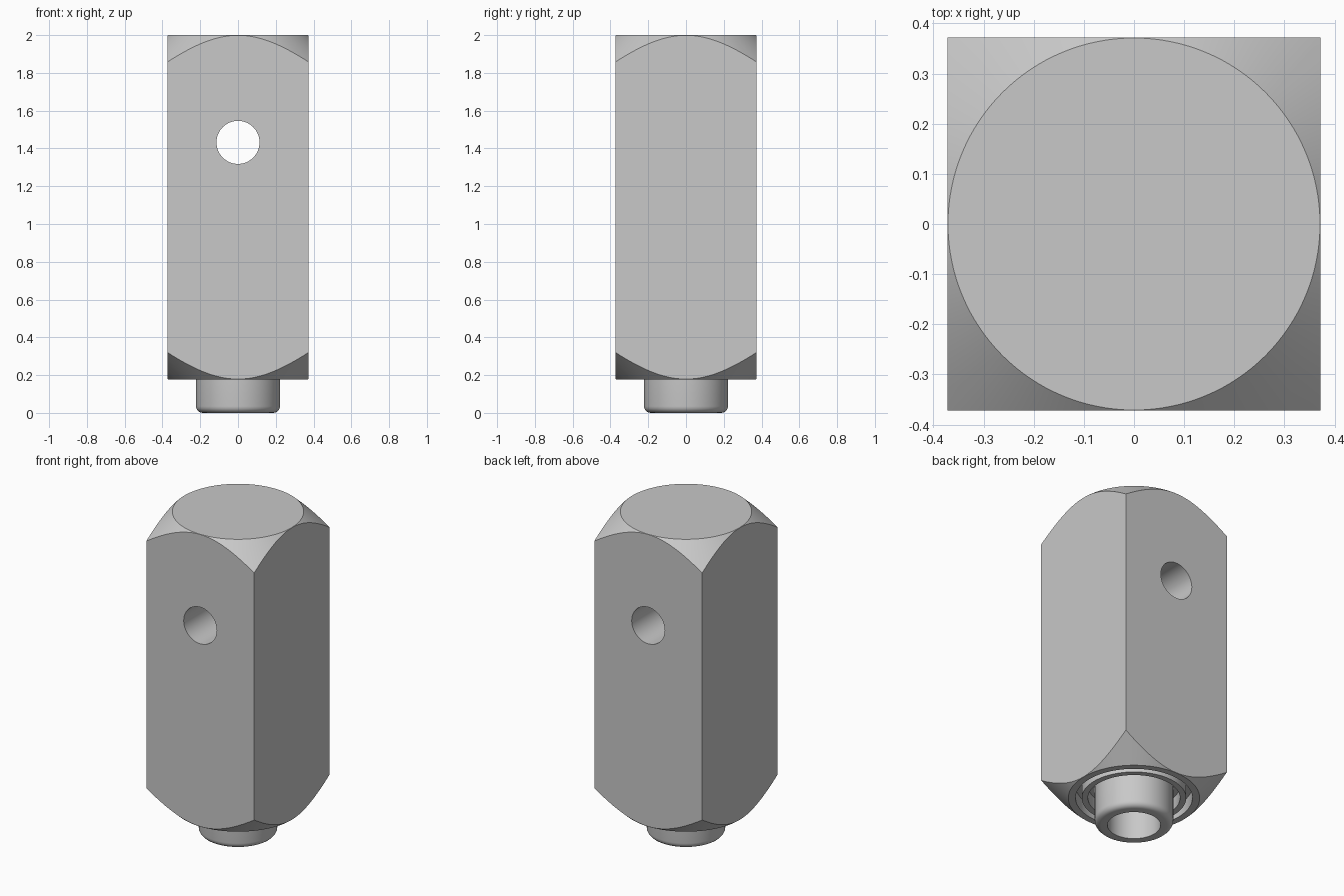
import bpy, bmesh, math
from mathutils import Matrix

cube = bpy.data.objects.get("Cube")
if cube:
    bpy.data.objects.remove(cube, do_unlink=True)

HALF = 0.372               # half width of the square bar
BASE, TOP = 0.178, 2.0     # bar ends
SLOPE = 0.91               # rise of the corner chamfers
PIN, BORE, FILLET = 0.222, 0.15, 0.035

steel = bpy.data.materials.new("plain grey metal")
steel.use_nodes = True
colour = (0.58, 0.58, 0.58, 1)
steel.diffuse_color = colour
steel.node_tree.nodes["Principled BSDF"].inputs["Base Color"].default_value = colour


def make_object(name, bm):
    bmesh.ops.recalc_face_normals(bm, faces=bm.faces[:])
    mesh = bpy.data.meshes.new(name)
    bm.to_mesh(mesh)
    bm.free()
    mesh.materials.append(steel)
    obj = bpy.data.objects.new(name, mesh)
    bpy.context.scene.collection.objects.link(obj)
    return obj


def lathe(name, profile, steps=128):
    bm = bmesh.new()
    verts = [bm.verts.new((r, 0, z)) for r, z in profile]
    edges = [bm.edges.new(pair) for pair in zip(verts, verts[1:])]
    bmesh.ops.spin(bm, geom=verts + edges, cent=(0, 0, 0), axis=(0, 0, 1),
                   angle=math.tau, steps=steps)
    bmesh.ops.remove_doubles(bm, verts=bm.verts[:], dist=0.0001)
    return make_object(name, bm)


# Turned outline: blind bore, rounded pin, end grooves, chamfered bar ends
outer, flat = 0.56, HALF - 0.001
rise = (outer - flat) * SLOPE
profile = [(0, 0.5), (BORE, 0.5), (BORE, 0)]
for i in range(6):
    a = math.pi / 2 * i / 5
    profile.append((PIN - FILLET + FILLET * math.sin(a), FILLET - FILLET * math.cos(a)))
groove = BASE + 0.08
profile += [(PIN, groove), (0.26, groove), (0.26, BASE), (0.295, BASE),
            (0.295, groove), (0.33, groove), (0.33, BASE), (flat, BASE),
            (outer, BASE + rise), (outer, TOP - rise), (flat, TOP), (0, TOP)]
body = lathe("square_bar_with_pin", profile)

# Square section and cross hole
bm = bmesh.new()
bmesh.ops.create_cube(bm, size=1, matrix=Matrix.Translation((0, 0, 1))
                      @ Matrix.Diagonal((2 * HALF, 2 * HALF, 2.4, 1)))
square = make_object("square_cutter", bm)
bm = bmesh.new()
bmesh.ops.create_cone(bm, cap_ends=True, segments=64, radius1=0.114, radius2=0.114,
                      depth=2, matrix=Matrix.Translation((0, 0, 1.432))
                      @ Matrix.Rotation(math.pi / 2, 4, "X"))
hole = make_object("hole_cutter", bm)

for cutter, operation in ((square, "INTERSECT"), (hole, "DIFFERENCE")):
    cutter.hide_render = True
    mod = body.modifiers.new(cutter.name, "BOOLEAN")
    mod.operation = operation
    mod.solver = "EXACT"
    mod.object = cutter

# Bake the cuts, then discard the cutters
bpy.context.view_layer.update()
graph = bpy.context.evaluated_depsgraph_get()
result = bpy.data.meshes.new_from_object(body.evaluated_get(graph))
body.modifiers.clear()
body.data = result
result.materials.clear()
result.materials.append(steel)
for cutter in (square, hole):
    bpy.data.objects.remove(cutter, do_unlink=True)

# Smooth turned surfaces with crisp edges
for obj in bpy.context.selected_objects:
    obj.select_set(False)
body.select_set(True)
bpy.context.view_layer.objects.active = body
bpy.ops.object.shade_smooth_by_angle(angle=math.radians(30))
